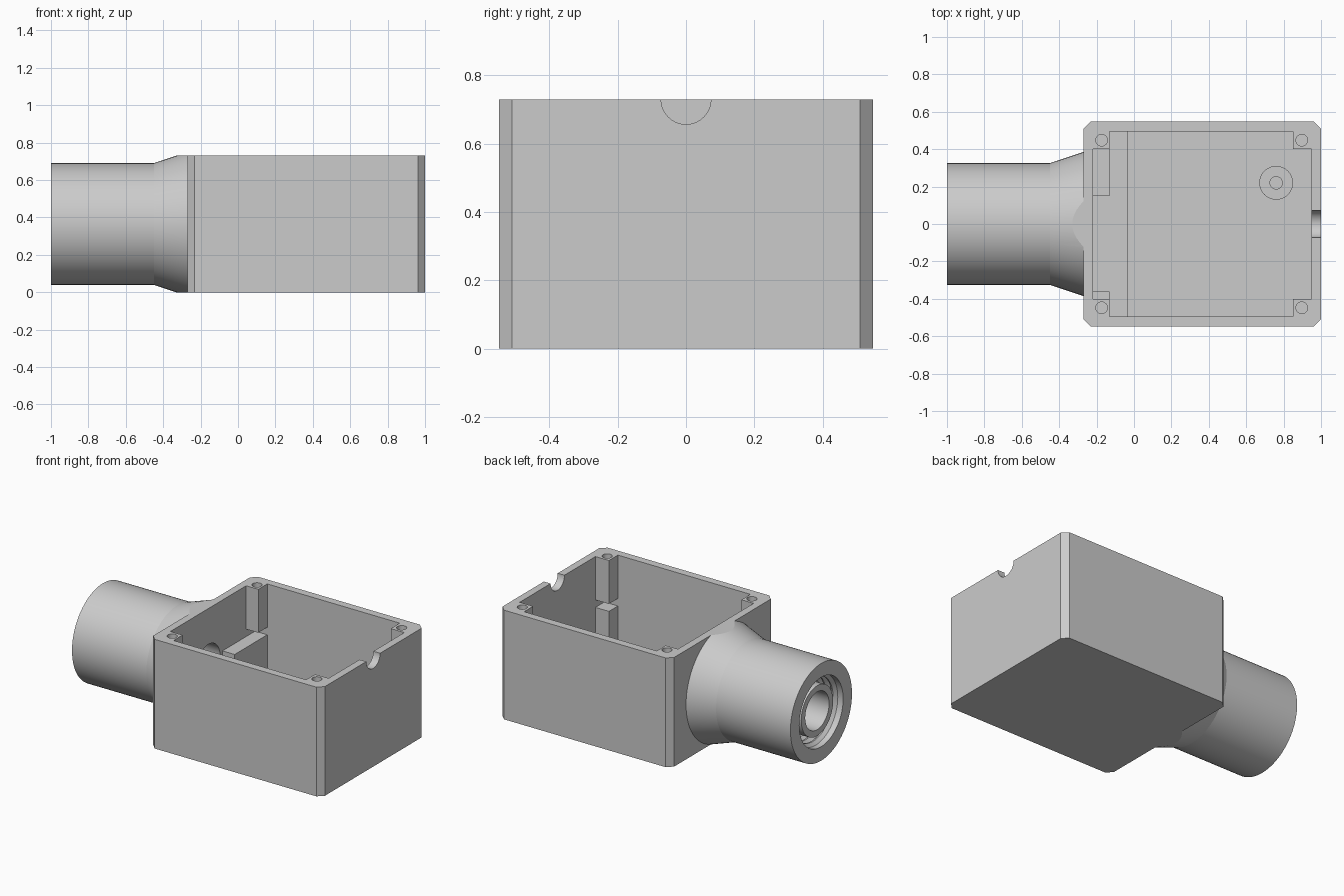
import bpy, bmesh, math
from mathutils import Vector, Matrix

cube = bpy.data.objects.get("Cube")
if cube:
    bpy.data.objects.remove(cube, do_unlink=True)

GREY = (0.6, 0.6, 0.6, 1.0)
mat = bpy.data.materials.new("plain grey")
mat.use_nodes = True
mat.diffuse_color = GREY
mat.node_tree.nodes["Principled BSDF"].inputs["Base Color"].default_value = GREY

HEIGHT = 0.73
X0, X1, HALF = -0.27, 1.0, 0.547      # outside of the housing
IX0, IX1, IHALF = -0.22, 0.95, 0.495  # inside of the walls
FLOOR = 0.05
MID = HEIGHT / 2


def finish(name, bm):
    bmesh.ops.recalc_face_normals(bm, faces=bm.faces)
    mesh = bpy.data.meshes.new(name)
    bm.to_mesh(mesh)
    bm.free()
    mesh.materials.append(mat)
    obj = bpy.data.objects.new(name, mesh)
    bpy.context.collection.objects.link(obj)
    return obj


def box(name, x0, x1, y0, y1, z0, z1):
    bm = bmesh.new()
    bmesh.ops.create_cube(bm, size=1)
    bmesh.ops.scale(bm, vec=(x1 - x0, y1 - y0, z1 - z0), verts=bm.verts)
    centre = Vector(((x0 + x1) / 2, (y0 + y1) / 2, (z0 + z1) / 2))
    bmesh.ops.translate(bm, vec=centre, verts=bm.verts)
    return finish(name, bm)


def cylinder(name, centre, radius, depth, axis="Z"):
    bm = bmesh.new()
    bmesh.ops.create_cone(bm, cap_ends=True, segments=64, radius1=radius,
                          radius2=radius, depth=depth)
    if axis == "X":
        bmesh.ops.rotate(bm, verts=bm.verts, matrix=Matrix.Rotation(math.pi / 2, 3, "Y"))
    bmesh.ops.translate(bm, vec=centre, verts=bm.verts)
    return finish(name, bm)


def select(obj):
    bpy.ops.object.select_all(action="DESELECT")
    obj.select_set(True)
    bpy.context.view_layer.objects.active = obj


def cut(obj, tool, operation="DIFFERENCE"):
    tool.hide_render = True
    mod = obj.modifiers.new("cut", "BOOLEAN")
    mod.operation = operation
    mod.solver = "EXACT"
    mod.object = tool
    select(obj)
    bpy.ops.object.modifier_apply(modifier=mod.name)
    bpy.data.objects.remove(tool, do_unlink=True)


def smooth(obj):
    select(obj)
    bpy.ops.object.shade_smooth_by_angle(angle=math.radians(15))


# Open housing with chamfered upright corners
housing = box("housing", X0, X1, -HALF, HALF, 0, HEIGHT)
bm = bmesh.new()
bm.from_mesh(housing.data)
upright = [e for e in bm.edges if abs(e.verts[0].co.z - e.verts[1].co.z) > 0.1]
bmesh.ops.bevel(bm, geom=upright, offset=0.037, segments=1, affect="EDGES")
bm.to_mesh(housing.data)
bm.free()
cut(housing, box("cavity_cutter", IX0, IX1, -IHALF, IHALF, FLOOR, HEIGHT + 0.2))
cut(housing, cylinder("notch_cutter", (X1, 0, HEIGHT), 0.073, 0.3, "X"))
cut(housing, cylinder("bore_cutter", (X0, 0, MID), 0.126, 0.3, "X"))
smooth(housing)

# Corner bosses: drilled upper half, slot, then lower half
for side, xa, xb, hole_x in (("right", IX0, -0.13, -0.173), ("left", 0.85, IX1, 0.897)):
    for end, sign in (("front", -1), ("back", 1)):
        ya, yb = sorted((sign * 0.4, sign * IHALF))
        upper = box(f"{end}_{side}_upper_boss", xa, xb, ya, yb, 0.44, HEIGHT)
        cut(upper, cylinder("screw_cutter", (hole_x, sign * 0.448, HEIGHT), 0.031, 0.5))
        smooth(upper)
        reach = 0.4
        if side == "right":
            reach = 0.15 if sign > 0 else 0.36
        ya, yb = sorted((sign * reach, sign * IHALF))
        box(f"{end}_{side}_lower_boss", xa, xb, ya, yb, FLOOR, 0.39)

# Floor step and mounting post
box("floor_step", IX0, -0.035, -IHALF, IHALF, FLOOR, FLOOR + 0.03)
post = cylinder("mounting_post", (0.76, 0.22, FLOOR + 0.04), 0.09, 0.08)
cut(post, cylinder("post_cutter", (0.76, 0.22, FLOOR + 0.08), 0.033, 0.12))
smooth(post)

# Flared neck with a ridged socket around an inner sleeve
profile = [(X0, 0.126), (X0, 0.385), (-0.45, 0.325), (-1, 0.325), (-1, 0.232)]
for i in range(8):
    x = -0.96 + i * 0.05
    profile += [(x, 0.232), (x + 0.02, 0.212), (x + 0.03, 0.212)]
profile += [(-0.54, 0.232), (-0.54, 0.168), (-0.97, 0.168), (-0.97, 0.126)]
SEG = 96
bm = bmesh.new()
rings = []
for x, r in profile:
    angles = [math.tau * k / SEG for k in range(SEG)]
    rings.append([bm.verts.new((x, r * math.cos(a), MID + r * math.sin(a))) for a in angles])
for a, b in zip(rings, rings[1:] + rings[:1]):
    for k in range(SEG):
        n = (k + 1) % SEG
        bm.faces.new((a[k], a[n], b[n], b[k]))
neck = finish("neck", bm)
cut(neck, box("neck_trim", -1.2, 0, -1, 1, 0, HEIGHT), "INTERSECT")
smooth(neck)
